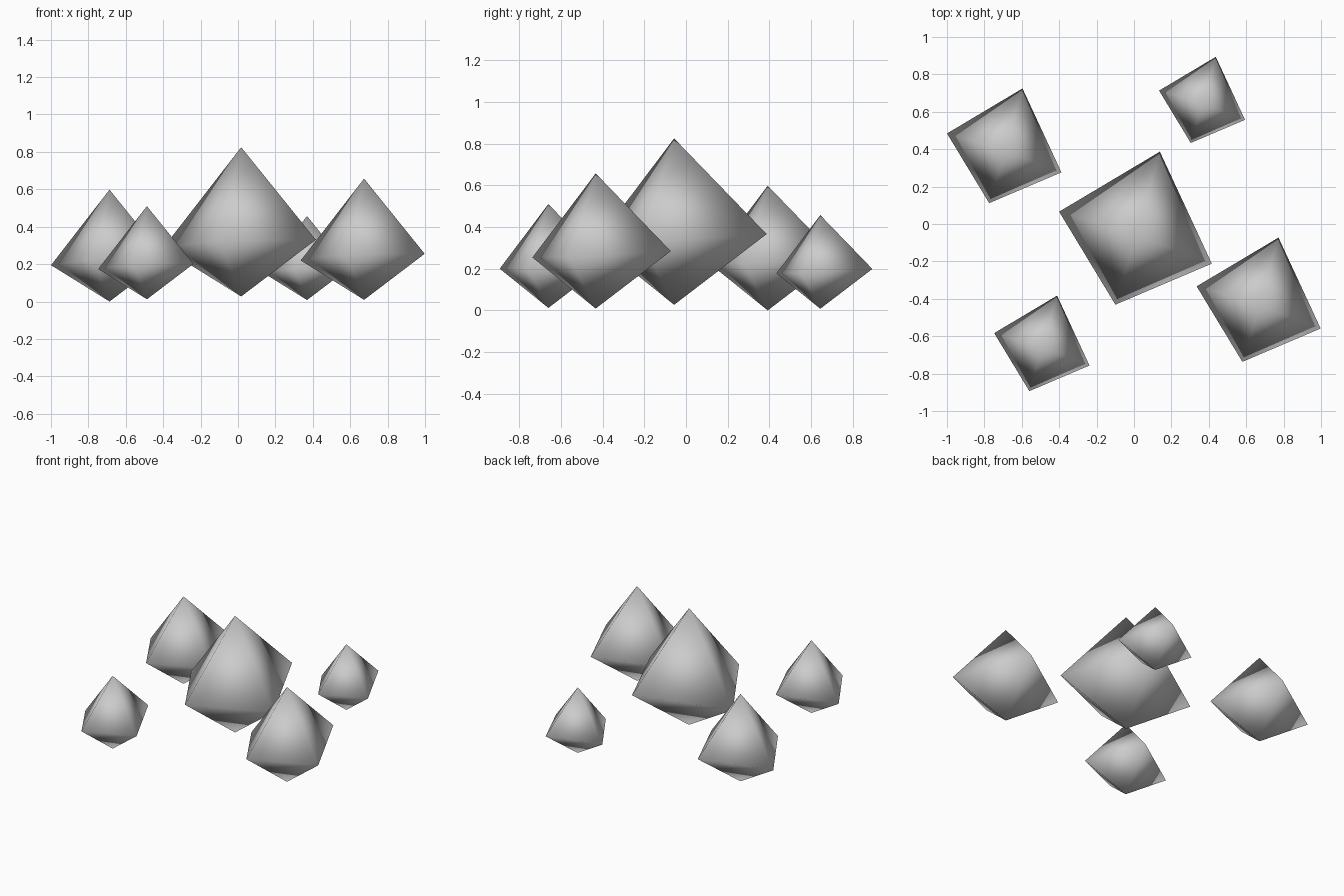
import bpy
import bmesh

cube = bpy.data.objects.get("Cube")
if cube:
    bpy.data.objects.remove(cube, do_unlink=True)

# Single stone colour
stone = bpy.data.materials.new("pale_grey_stone")
stone.use_nodes = True
colour = (0.6, 0.6, 0.6, 1.0)
stone.diffuse_color = colour
stone.node_tree.nodes["Principled BSDF"].inputs["Base Color"].default_value = colour

# Uneven waist of a rock of unit height, counter-clockwise from above
WAIST = [(0.152, 0.556, 0.425), (-0.523, 0.154, 0.325),
         (-0.146, -0.469, 0.378), (0.50, -0.194, 0.38)]


def add_rock(name, location, height):
    """Eight-sided pointed rock standing on its lower tip."""
    bm = bmesh.new()
    tip = bm.verts.new((0, 0, height))
    base = bm.verts.new((0, 0, 0))
    ring = [bm.verts.new([c * height for c in corner]) for corner in WAIST]
    for a, b in zip(ring, ring[1:] + ring[:1]):
        bm.faces.new((a, b, tip))
        bm.faces.new((b, a, base))
    for face in bm.faces:
        face.smooth = True
    mesh = bpy.data.meshes.new(name)
    bm.to_mesh(mesh)
    bm.free()
    mesh.materials.append(stone)
    rock = bpy.data.objects.new(name, mesh)
    rock.location = location
    bpy.context.collection.objects.link(rock)


# Cluster of rocks
add_rock("large_centre_rock", (0.017, -0.057, 0.027), 0.798)
add_rock("front_left_rock", (0.674, -0.433, 0.009), 0.648)
add_rock("back_right_rock", (-0.687, 0.392, 0.0), 0.598)
add_rock("small_front_rock", (-0.487, -0.66, 0.012), 0.498)
add_rock("small_back_rock", (0.369, 0.644, 0.008), 0.449)
